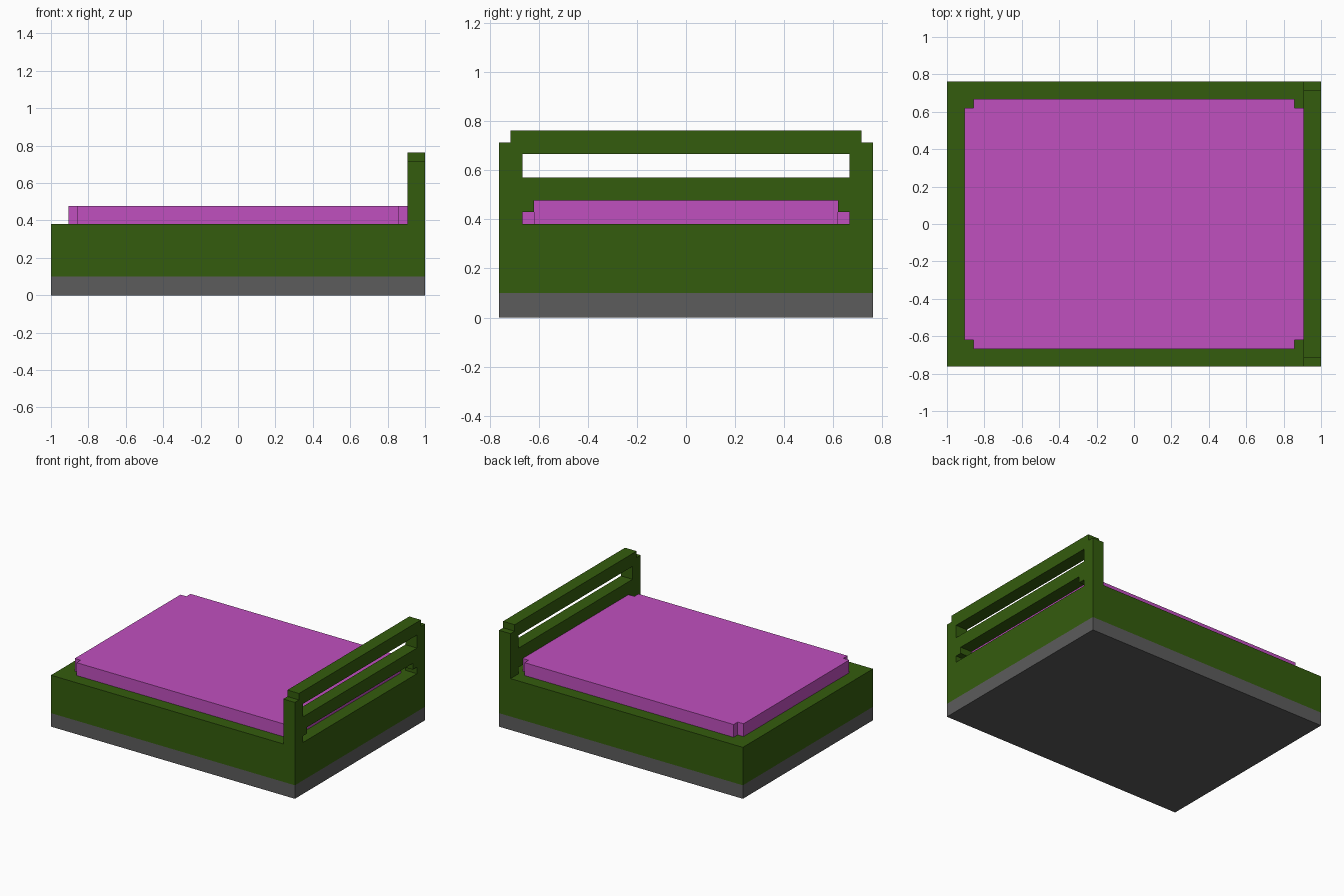
import bpy
import bmesh
from mathutils import Vector

if "Cube" in bpy.data.objects:
    bpy.data.objects.remove(bpy.data.objects["Cube"], do_unlink=True)


def make_material(name, rgb):
    mat = bpy.data.materials.new(name)
    mat.use_nodes = True
    mat.diffuse_color = (*rgb, 1)
    mat.node_tree.nodes["Principled BSDF"].inputs["Base Color"].default_value = (*rgb, 1)
    return mat


green = make_material("dark green", (0.034, 0.107, 0.004))
pink = make_material("orchid pink", (0.527, 0.080, 0.520))
grey = make_material("base grey", (0.107, 0.107, 0.107))


def prism(name, points, depth, mat, open_at_y0=False):
    """Extrude a closed flat outline along depth; optionally leave y = 0 open for mirroring."""
    bm = bmesh.new()
    face = bm.faces.new([bm.verts.new(p) for p in points])
    new = bmesh.ops.extrude_face_region(bm, geom=[face], use_keep_orig=True)["geom"]
    bmesh.ops.translate(bm, vec=Vector(depth),
                        verts=[v for v in new if isinstance(v, bmesh.types.BMVert)])
    bmesh.ops.recalc_face_normals(bm, faces=bm.faces)
    if open_at_y0:
        seam = [f for f in bm.faces if all(abs(v.co.y) < 1e-5 for v in f.verts)]
        bmesh.ops.delete(bm, geom=seam, context="FACES")
    mesh = bpy.data.meshes.new(name)
    bm.to_mesh(mesh)
    bm.free()
    mesh.materials.append(mat)
    obj = bpy.data.objects.new(name, mesh)
    bpy.context.collection.objects.link(obj)
    return obj


def slab(name, hx, hy, z0, z1, mat, notch=0.0):
    """Flat slab, with square notches cut from its corners if wanted."""
    if notch:
        corner = [(hx, hy - notch), (hx - notch, hy - notch), (hx - notch, hy)]
    else:
        corner = [(hx, hy)]
    outline = []
    for sx, sy in ((1, 1), (-1, 1), (-1, -1), (1, -1)):
        part = [(sx * x, sy * y, z0) for x, y in corner]
        outline += part if sx * sy > 0 else part[::-1]
    return prism(name, outline, (0, 0, z1 - z0), mat)


# Plinth, bed frame and mattress
slab("base_plinth", 1.0, 0.762, 0.0, 0.10, grey)
slab("bed_frame", 1.0, 0.762, 0.10, 0.381, green)
slab("mattress", 0.905, 0.667, 0.381, 0.476, pink, notch=0.048)

# Headboard: half outline with post, stepped corner, slot and lower opening
half = [(0, 0.476), (0.619, 0.476), (0.619, 0.429), (0.667, 0.429),
        (0.667, 0.381), (0.762, 0.381), (0.762, 0.714), (0.714, 0.714),
        (0.714, 0.762), (0, 0.762), (0, 0.667), (0.667, 0.667),
        (0.667, 0.571), (0, 0.571)]
headboard = prism("headboard", [(0.905, y, z) for y, z in half],
                  (0.095, 0, 0), green, open_at_y0=True)
mirror = headboard.modifiers.new("mirror", "MIRROR")
mirror.use_axis = (False, True, False)
